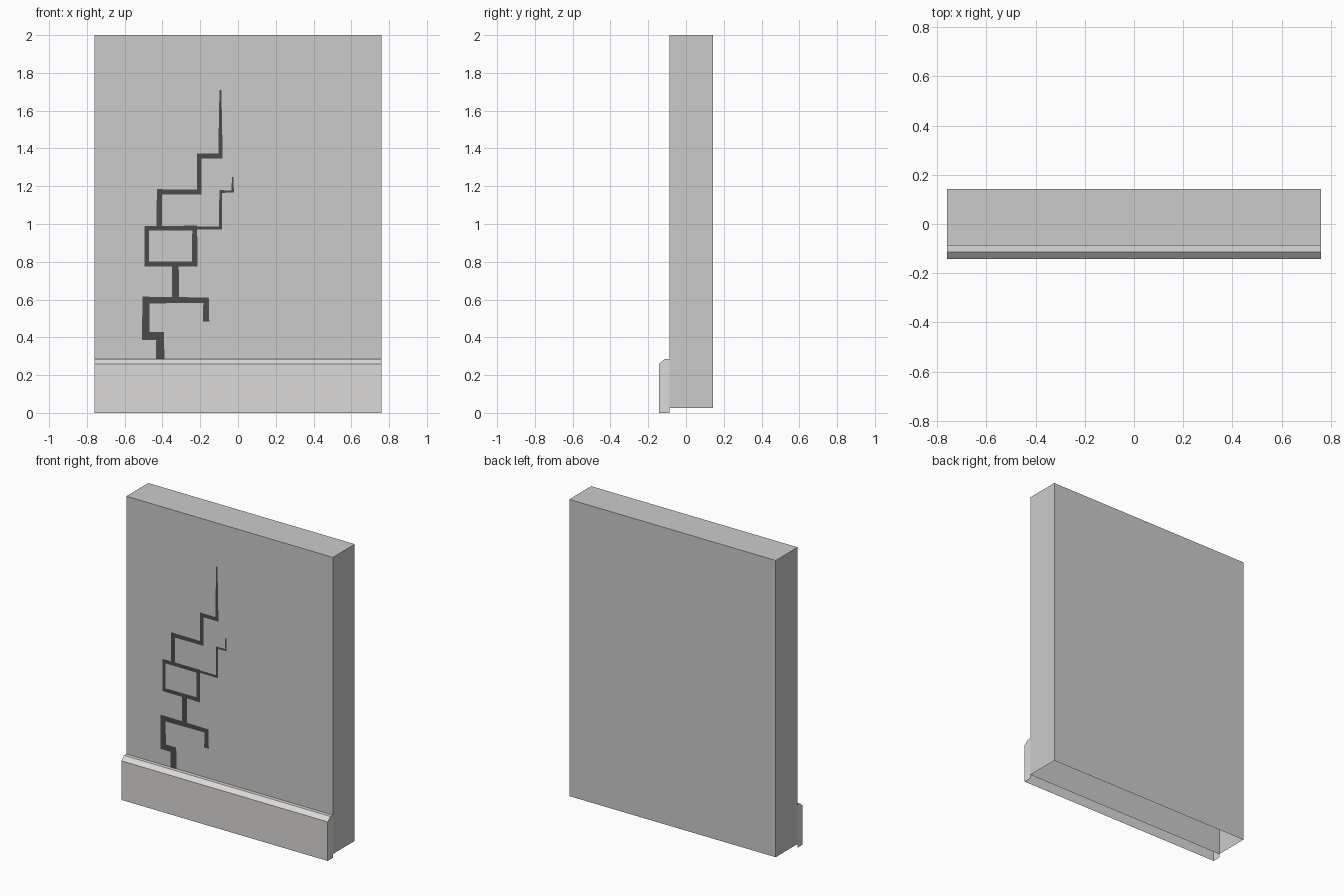
import bpy, bmesh

if "Cube" in bpy.data.objects:
    bpy.data.objects.remove(bpy.data.objects["Cube"])


def material(name, rgb):
    m = bpy.data.materials.new(name)
    m.diffuse_color = (*rgb, 1)
    m.use_nodes = True
    m.node_tree.nodes["Principled BSDF"].inputs["Base Color"].default_value = m.diffuse_color
    return m


def finish(bm, name, mat):
    me = bpy.data.meshes.new(name)
    bm.to_mesh(me)
    bm.free()
    me.materials.append(mat)
    ob = bpy.data.objects.new(name, me)
    bpy.context.collection.objects.link(ob)
    return ob


def extrude_profile(name, profile, half, mat, skip=()):
    """Sweep a closed (y, z) profile along x, leaving out the listed sides."""
    bm = bmesh.new()
    a = [bm.verts.new((-half, y, z)) for y, z in profile]
    b = [bm.verts.new((half, y, z)) for y, z in profile]
    n = len(profile)
    bm.faces.new(a[::-1])
    bm.faces.new(b)
    for i in range(n):
        if i not in skip:
            j = (i + 1) % n
            bm.faces.new((a[i], a[j], b[j], b[i]))
    bmesh.ops.recalc_face_normals(bm, faces=bm.faces)
    return finish(bm, name, mat)


plaster = material("plaster", (0.66, 0.66, 0.67))
trim = material("trim", (0.72, 0.70, 0.68))
dark = material("crack_dark", (0.07, 0.07, 0.07))

HALF, FRONT, BACK = 0.76, -0.088, 0.142

# Wall panel, open underneath
extrude_profile("wall_panel", [(FRONT, 0.025), (BACK, 0.025), (BACK, 2), (FRONT, 2)],
                HALF, plaster, skip=(0,))

# Baseboard with chamfered top edge, open at the bottom and against the wall
extrude_profile("baseboard", [(-0.142, 0), (FRONT, 0), (FRONT, 0.285),
                              (-0.113, 0.285), (-0.142, 0.26)],
                HALF, trim, skip=(0, 1))

# Stepped crack: centre line points (x, z, width) for each branch
branches = [
    [(-0.412, 0.285, 0.045), (-0.412, 0.407, 0.040), (-0.488, 0.407, 0.040),
     (-0.488, 0.597, 0.036), (-0.169, 0.597, 0.028), (-0.169, 0.483, 0.034)],
    [(-0.331, 0.597, 0.038), (-0.331, 0.788, 0.034)],
    [(-0.331, 0.788, 0.026), (-0.482, 0.788, 0.024), (-0.482, 0.978, 0.024),
     (-0.229, 0.978, 0.026), (-0.229, 0.788, 0.028), (-0.331, 0.788, 0.026)],
    [(-0.229, 0.979, 0.017), (-0.092, 0.979, 0.016), (-0.092, 1.172, 0.014),
     (-0.028, 1.172, 0.012), (-0.028, 1.25, 0.009)],
    [(-0.416, 0.978, 0.029), (-0.416, 1.170, 0.028), (-0.205, 1.170, 0.026),
     (-0.205, 1.360, 0.025), (-0.093, 1.360, 0.024), (-0.093, 1.71, 0.010)],
]
bm = bmesh.new()
for path in branches:
    for i, ((x0, z0, w0), (x1, z1, w1)) in enumerate(zip(path, path[1:])):
        length = abs(x1 - x0) + abs(z1 - z0)
        dx, dz = (x1 - x0) / length, (z1 - z0) / length
        # overlap at the corners, not at the free ends
        e0 = w0 / 2 if i else 0
        e1 = w1 / 2 if i < len(path) - 2 else 0
        rim = []
        for x, z, w, s in ((x0 - dx * e0, z0 - dz * e0, w0, 1), (x0 - dx * e0, z0 - dz * e0, w0, -1),
                           (x1 + dx * e1, z1 + dz * e1, w1, -1), (x1 + dx * e1, z1 + dz * e1, w1, 1)):
            rim.append(bm.verts.new((x - dz * s * w / 2, FRONT - 0.002, z + dx * s * w / 2)))
        face = bm.faces.new(rim)
        face.normal_update()
        if face.normal.y > 0:
            face.normal_flip()
finish(bm, "wall_crack", dark)
